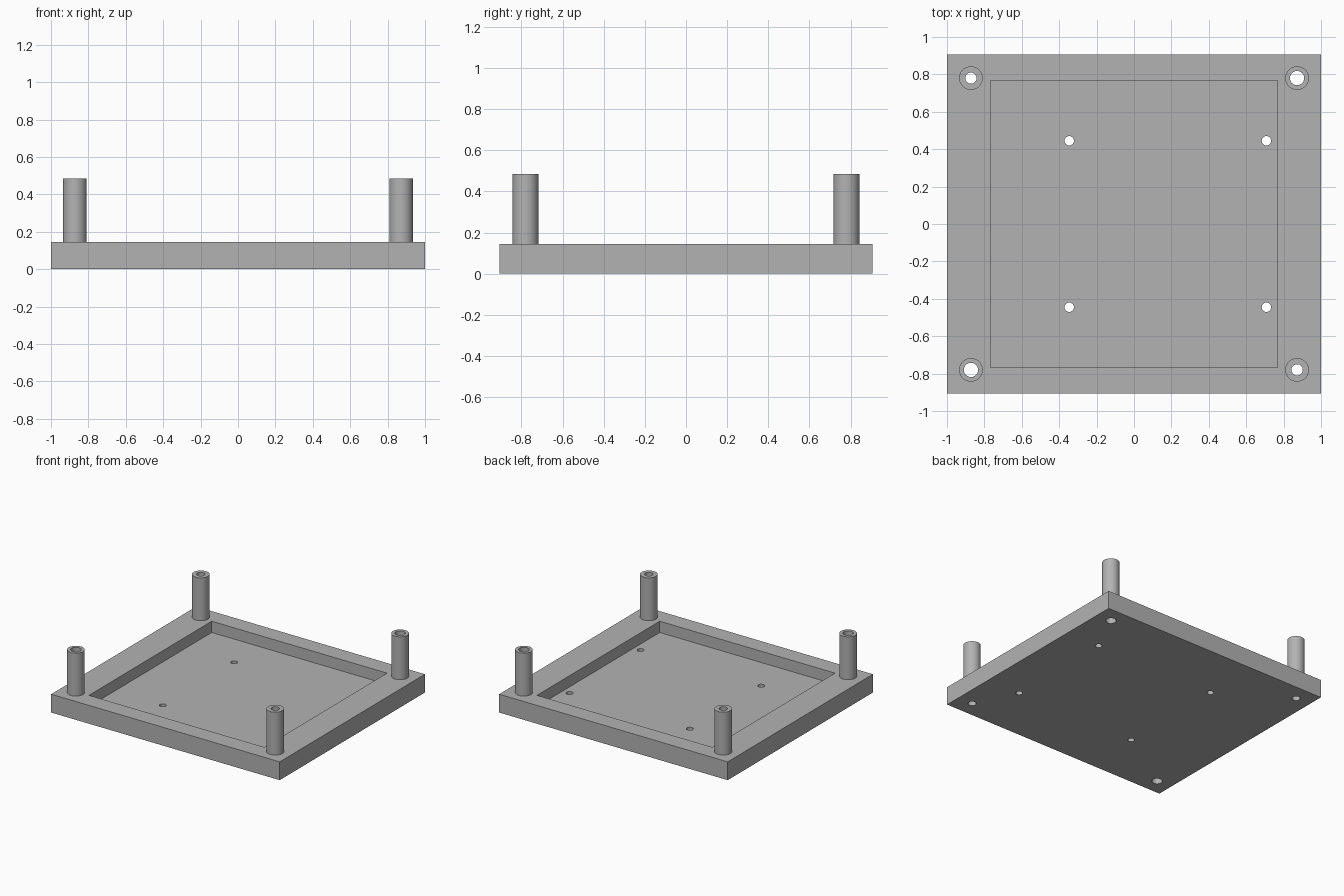
import bpy
import bmesh
import math
from mathutils import Matrix, Vector

cube = bpy.data.objects.get("Cube")
if cube:
    bpy.data.objects.remove(cube, do_unlink=True)

HALF_X, HALF_Y, THICK = 1.0, 0.907, 0.145
POCKET, FLOOR = 0.767, 0.056
POST_X, POST_Y, POST_R, POST_TOP = 0.872, 0.78, 0.063, 0.484
SCREW_R, WIDE_R, MOUNT_R = 0.03, 0.038, 0.025
SIDES = 48

grey = bpy.data.materials.new("plain grey")
grey.use_nodes = True
colour = (0.45, 0.45, 0.45, 1)
grey.diffuse_color = colour
grey.node_tree.nodes["Principled BSDF"].inputs["Base Color"].default_value = colour


def make_object(name, bm):
    mesh = bpy.data.meshes.new(name)
    bm.to_mesh(mesh)
    bm.free()
    mesh.materials.append(grey)
    obj = bpy.data.objects.new(name, mesh)
    bpy.context.collection.objects.link(obj)
    return obj


def add_box(bm, half_x, half_y, low, high):
    matrix = Matrix.Translation((0, 0, (low + high) / 2)) @ Matrix.Diagonal(
        (2 * half_x, 2 * half_y, high - low, 1))
    bmesh.ops.create_cube(bm, size=1, matrix=matrix)


def smooth(obj):
    bpy.ops.object.select_all(action="DESELECT")
    obj.select_set(True)
    bpy.context.view_layer.objects.active = obj
    bpy.ops.object.shade_smooth_by_angle(angle=math.radians(30))


# Corner posts: wide bores on one diagonal, narrow on the other
posts = []
for side_x, x_name in ((-1, "right"), (1, "left")):
    for side_y, y_name in ((-1, "front"), (1, "back")):
        bore = WIDE_R if side_x == side_y else SCREW_R
        posts.append((f"{y_name}_{x_name}_post", side_x * POST_X, side_y * POST_Y, bore))

# Base plate with a square pocket
bm = bmesh.new()
add_box(bm, HALF_X, HALF_Y, 0, THICK)
plate = make_object("base_plate", bm)

bm = bmesh.new()
add_box(bm, POCKET, POCKET, FLOOR, THICK + 0.1)
pocket_cutter = make_object("pocket_cutter", bm)

# Through holes under the posts and in the pocket floor
holes = [(x, y, bore) for _, x, y, bore in posts]
holes += [(x, y, MOUNT_R) for x in (-0.346, 0.708) for y in (-0.445, 0.445)]
bm = bmesh.new()
for x, y, radius in holes:
    bmesh.ops.create_cone(bm, cap_ends=True, segments=SIDES, radius1=radius,
                          radius2=radius, depth=1, matrix=Matrix.Translation((x, y, 0)))
hole_cutter = make_object("hole_cutter", bm)

bpy.context.view_layer.objects.active = plate
for cutter in (pocket_cutter, hole_cutter):
    cutter.hide_render = True
    cut = plate.modifiers.new(cutter.name, "BOOLEAN")
    cut.operation = "DIFFERENCE"
    cut.solver = "EXACT"
    cut.object = cutter
    bpy.ops.object.modifier_apply(modifier=cut.name)
    bpy.data.objects.remove(cutter, do_unlink=True)
smooth(plate)

# Hollow posts, spun from an open wall profile
for name, x, y, bore in posts:
    bm = bmesh.new()
    profile = [(POST_R, THICK), (POST_R, POST_TOP), (bore, POST_TOP), (bore, THICK)]
    verts = [bm.verts.new(Vector((r, 0, z))) for r, z in profile]
    edges = [bm.edges.new(pair) for pair in zip(verts, verts[1:])]
    bmesh.ops.spin(bm, geom=verts + edges, cent=(0, 0, 0), axis=(0, 0, 1),
                   angle=math.tau, steps=SIDES, use_merge=True)
    bmesh.ops.remove_doubles(bm, verts=bm.verts, dist=0.0001)
    bmesh.ops.recalc_face_normals(bm, faces=bm.faces)
    # Open shells may flip, so make the top rim face upward
    bm.normal_update()
    rim = max(bm.faces, key=lambda f: f.calc_center_median().z)
    if rim.normal.z < 0:
        bmesh.ops.reverse_faces(bm, faces=bm.faces)
    post = make_object(name, bm)
    post.location = (x, y, 0)
    smooth(post)
